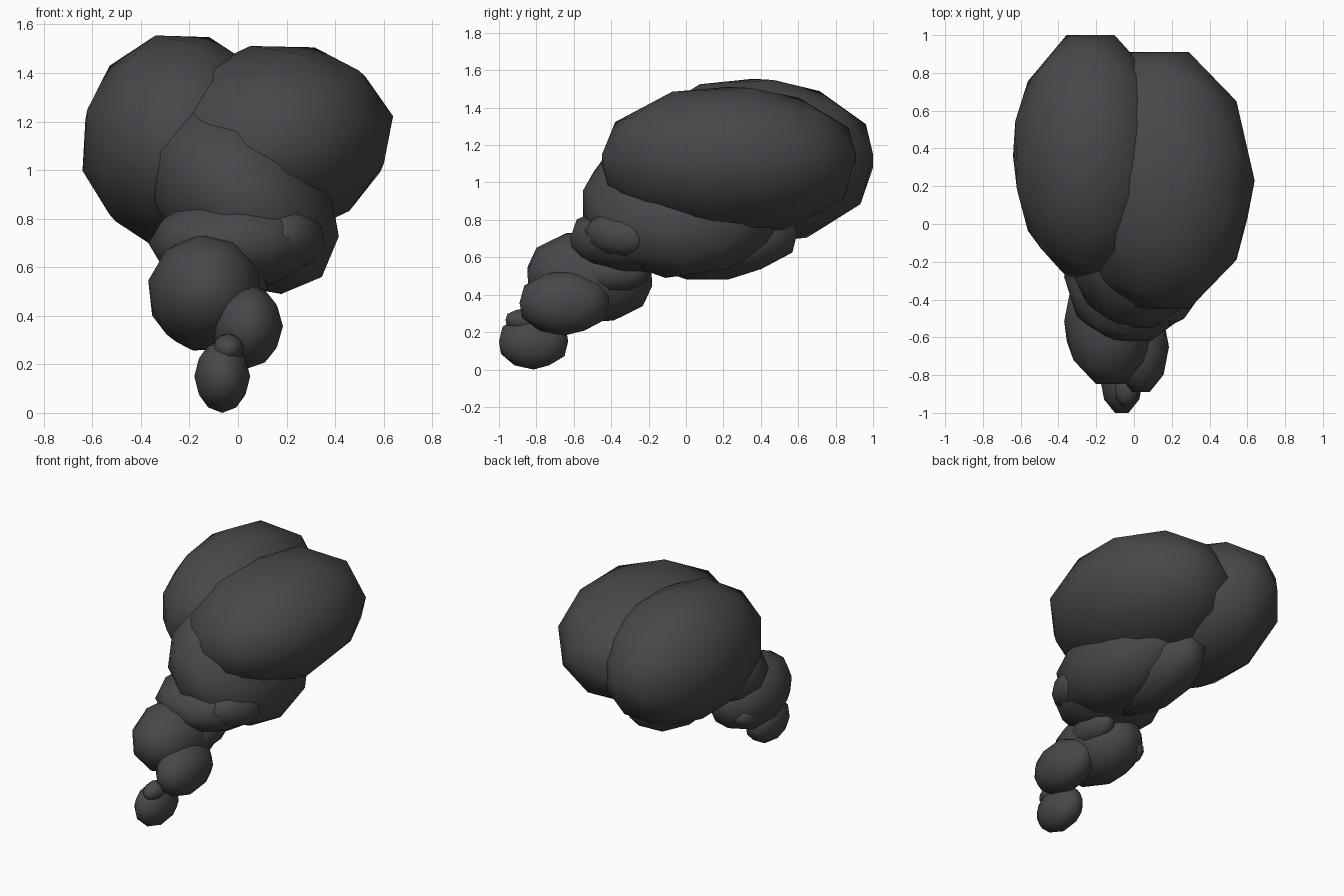
import bpy, bmesh, math
from mathutils import Matrix

if "Cube" in bpy.data.objects:
    bpy.data.objects.remove(bpy.data.objects["Cube"])

smoke = bpy.data.materials.new("dark_smoke_grey")
smoke.diffuse_color = (0.065, 0.065, 0.07, 1)
smoke.use_nodes = True
smoke.node_tree.nodes["Principled BSDF"].inputs["Base Color"].default_value = smoke.diffuse_color


def turn(degrees, axis):
    return Matrix.Rotation(math.radians(degrees), 4, axis)


def puff(name, centre, radii, roll=0, pitch=0, yaw=0, spin=0):
    """Low-poly ball, spun, stretched to an ellipsoid, then leaned."""
    bm = bmesh.new()
    bmesh.ops.create_icosphere(bm, subdivisions=2, radius=1)
    # quarter turn puts a flat edge, not a corner, at each y end
    scale = Matrix.Diagonal((radii[0], radii[1] / 0.951, radii[2], 1))
    lean = turn(yaw, 'Z') @ turn(roll, 'Y') @ turn(pitch, 'X')
    bm.transform(Matrix.Translation(centre) @ lean @ scale @ turn(spin, 'Y') @ turn(90, 'Z'))
    for f in bm.faces:
        f.smooth = True
    mesh = bpy.data.meshes.new(name)
    bm.to_mesh(mesh)
    bm.free()
    mesh.materials.append(smoke)
    ob = bpy.data.objects.new(name, mesh)
    bpy.context.collection.objects.link(ob)


# Large upper billows
puff("right_billow", (0.135, 0.23, 1.115), (0.515, 0.68, 0.405), roll=-12)
puff("left_billow", (-0.23, 0.36, 1.115), (0.425, 0.64, 0.455), spin=-15)

# Middle of the plume
puff("middle_billow", (0.02, -0.02, 0.885), (0.335, 0.53, 0.46), roll=-45)
puff("lower_billow", (-0.02, -0.28, 0.70), (0.35, 0.34, 0.195))
puff("under_billow", (-0.03, 0.20, 0.68), (0.21, 0.40, 0.20), pitch=8)
puff("side_bump", (0.235, -0.365, 0.72), (0.105, 0.18, 0.12), pitch=-8, yaw=-25)

# Narrow tail of small puffs
puff("tail_puff_large", (-0.135, -0.515, 0.495), (0.24, 0.335, 0.245), roll=12, pitch=-6)
puff("tail_bump_top", (0.02, -0.38, 0.52), (0.10, 0.18, 0.11))
puff("tail_bump_back", (-0.24, -0.34, 0.42), (0.08, 0.12, 0.08))
puff("tail_puff_middle", (0.037, -0.65, 0.357), (0.148, 0.24, 0.175))
puff("tail_puff_tip", (-0.065, -0.815, 0.15), (0.115, 0.185, 0.15))
puff("tail_bump_tip", (-0.04, -0.865, 0.265), (0.065, 0.10, 0.062))
